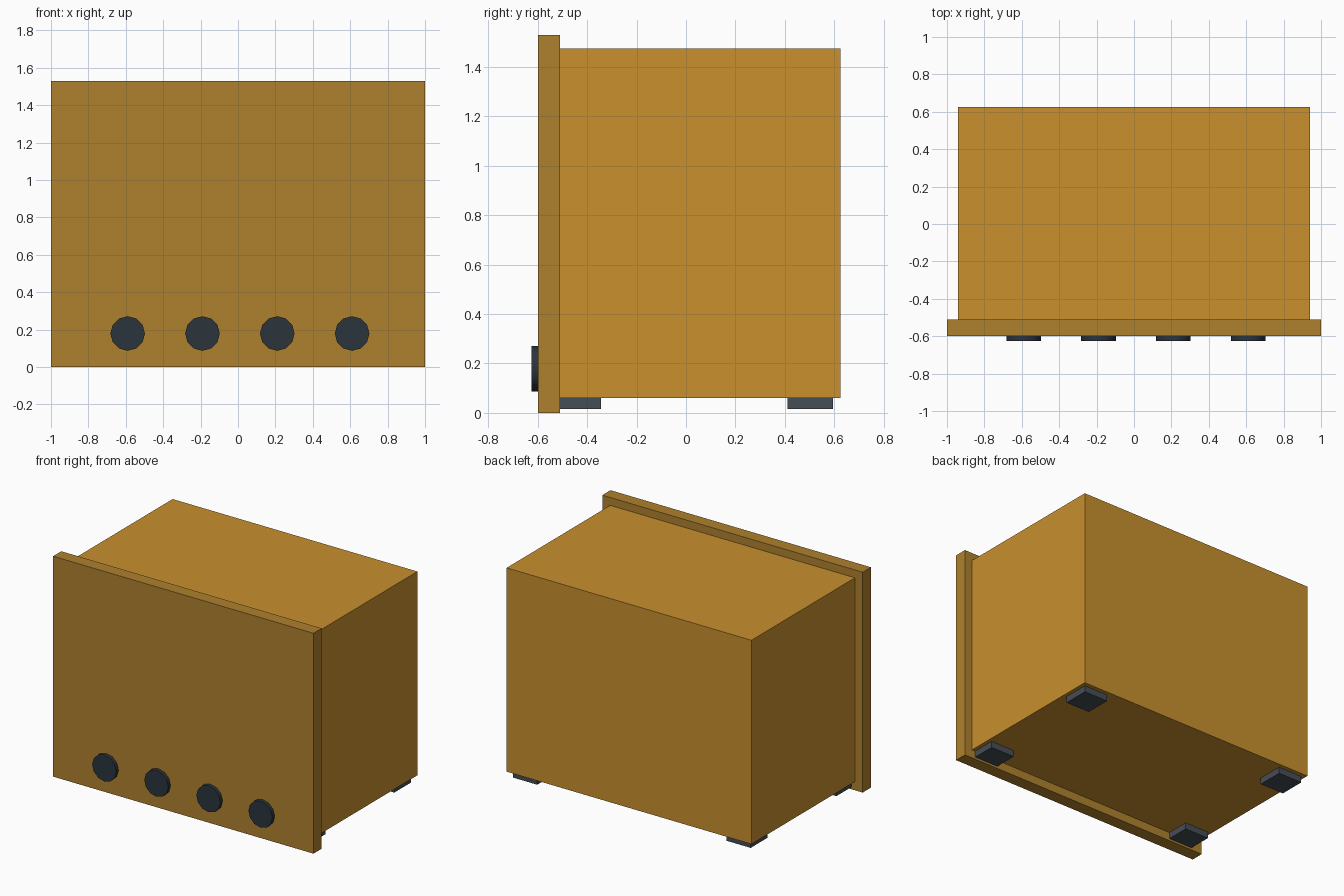
import bpy, math

if "Cube" in bpy.data.objects:
    bpy.data.objects.remove(bpy.data.objects["Cube"])


def material(name, rgb):
    m = bpy.data.materials.new(name)
    m.diffuse_color = (*rgb, 1)
    m.use_nodes = True
    m.node_tree.nodes["Principled BSDF"].inputs["Base Color"].default_value = m.diffuse_color
    return m


def box(name, lo, hi, mat):
    bpy.ops.mesh.primitive_cube_add(size=1, location=[(a + b) / 2 for a, b in zip(lo, hi)])
    ob = bpy.context.object
    ob.name = name
    ob.scale = [b - a for a, b in zip(lo, hi)]
    bpy.ops.object.transform_apply(location=False, rotation=False, scale=True)
    ob.data.materials.append(mat)
    return ob


amber = material("amber_casing", (0.58, 0.28, 0.027))
ochre = material("ochre_panel", (0.43, 0.22, 0.027))
slate = material("slate_knob", (0.024, 0.035, 0.046))
grey = material("grey_foot", (0.06, 0.075, 0.09))

# Casing and the wider front panel
box("casing", (-0.94, -0.51, 0.06), (0.94, 0.625, 1.475), amber)
box("front_panel", (-1, -0.6, 0), (1, -0.51, 1.53), ochre)

# Four feet under the casing, the front pair tucked into the panel
for side in (-1, 1):
    for place, y in (("front", -0.4375), ("back", 0.5025)):
        label = "left" if side < 0 else "right"
        x = side * 0.82
        box(f"{place}_{label}_foot", (x - 0.0935, y - 0.0925, 0.015),
            (x + 0.0935, y + 0.0925, 0.06), grey)

# Row of round knobs along the bottom of the panel
for i in range(4):
    bpy.ops.mesh.primitive_cylinder_add(
        vertices=12, radius=0.0925, depth=0.035,
        location=(-0.59 + 0.4 * i, -0.6075, 0.179), rotation=(math.pi / 2, 0, 0))
    knob = bpy.context.object
    knob.name = f"knob_{i + 1}"
    knob.data.materials.append(slate)
    bpy.ops.object.shade_smooth_by_angle(angle=math.radians(40))
